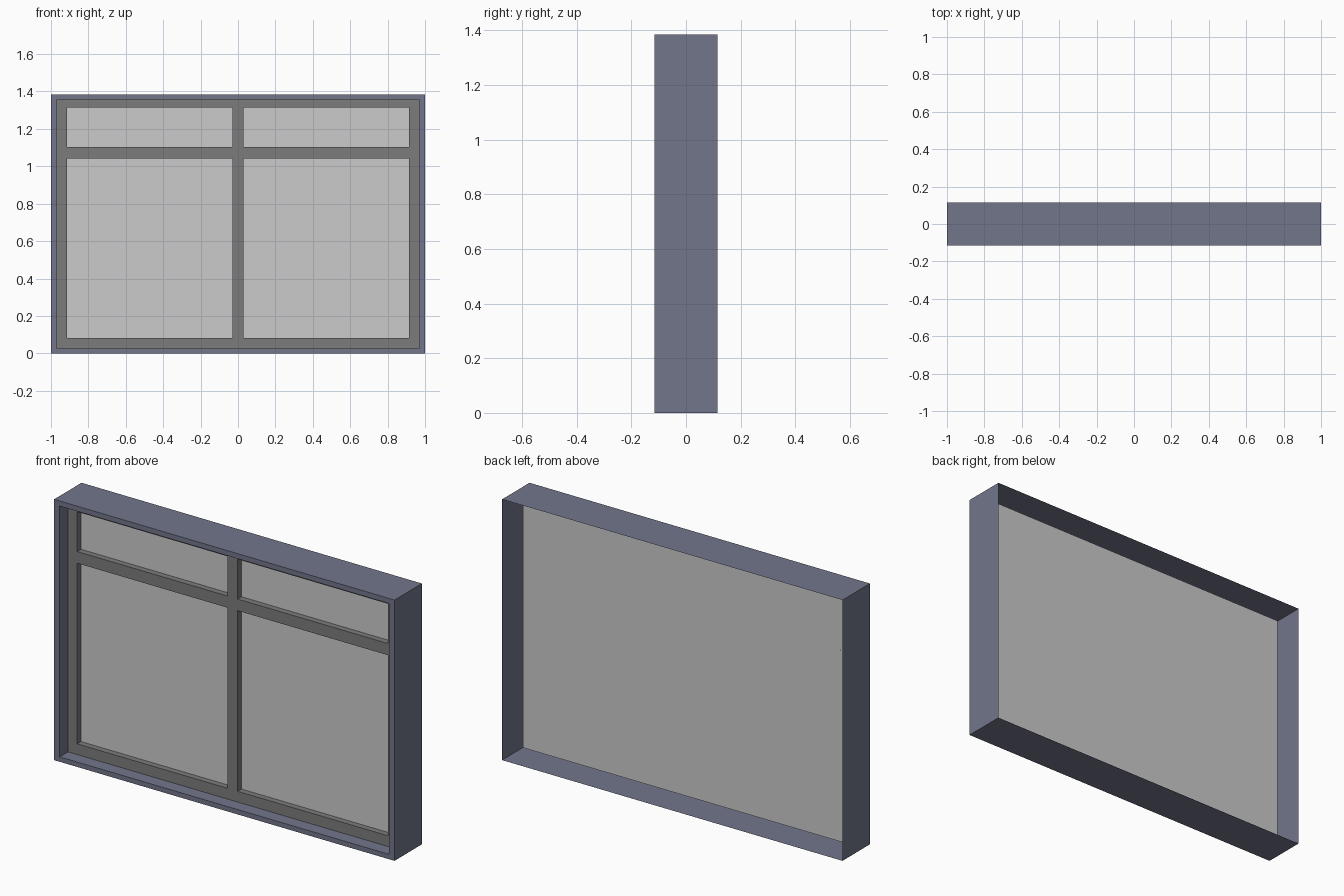
import bpy
import bmesh

if "Cube" in bpy.data.objects:
    bpy.data.objects.remove(bpy.data.objects["Cube"])

HEIGHT = 1.385
FRONT, BACK = -0.115, 0.115
SASH_Y, GLASS_Y = -0.045, -0.013
IN_X, IN_BOTTOM, IN_TOP = 0.967, 0.026, 1.358   # opening of the outer frame


def material(name, color):
    mat = bpy.data.materials.new(name)
    mat.diffuse_color = (*color, 1)
    mat.use_nodes = True
    mat.node_tree.nodes["Principled BSDF"].inputs["Base Color"].default_value = mat.diffuse_color
    return mat


def add_object(name, bm, mat=None):
    bmesh.ops.remove_doubles(bm, verts=bm.verts, dist=1e-5)
    mesh = bpy.data.meshes.new(name)
    bm.to_mesh(mesh)
    bm.free()
    if mat:
        mesh.materials.append(mat)
    obj = bpy.data.objects.new(name, mesh)
    bpy.context.collection.objects.link(obj)
    return obj


def rect(bm, x0, x1, z0, z1, y):
    """Four corner vertices, counter-clockwise seen from the front."""
    return [bm.verts.new((x, y, z)) for x, z in ((x0, z0), (x1, z0), (x1, z1), (x0, z1))]


def bridge(bm, a, b):
    for i in range(4):
        j = (i + 1) % 4
        bm.faces.new((a[i], a[j], b[j], b[i]))


frame_mat = material("frame_blue", (0.17, 0.18, 0.26))
sash_mat = material("sash_grey", (0.2, 0.2, 0.2))

# Outer frame: side walls, front lip and inner lining, open at the back
bm = bmesh.new()
outer, inner = (-1, 1, 0, HEIGHT), (-IN_X, IN_X, IN_BOTTOM, IN_TOP)
rings = [rect(bm, *outer, BACK), rect(bm, *outer, FRONT),
         rect(bm, *inner, FRONT), rect(bm, *inner, GLASS_Y)]
for a, b in zip(rings, rings[1:]):
    bridge(bm, a, b)
add_object("outer_frame", bm, frame_mat)

# Sash: flat front bars around four panes, with reveals back to the glass
bm = bmesh.new()
xs = [-IN_X, -0.913, -0.029, 0.029, 0.913, IN_X]
zs = [IN_BOTTOM, 0.083, 1.042, 1.104, 1.315, IN_TOP]
for i in range(5):
    for j in range(5):
        cell = (xs[i], xs[i + 1], zs[j], zs[j + 1])
        front = rect(bm, *cell, SASH_Y)
        if i % 2 and j % 2:
            bridge(bm, front, rect(bm, *cell, GLASS_Y))
        else:
            bm.faces.new(front)
add_object("sash_bars", bm, sash_mat)

# Glass: one sheet behind the sash
bm = bmesh.new()
bm.faces.new(rect(bm, *inner, GLASS_Y))
add_object("glass_sheet", bm)
